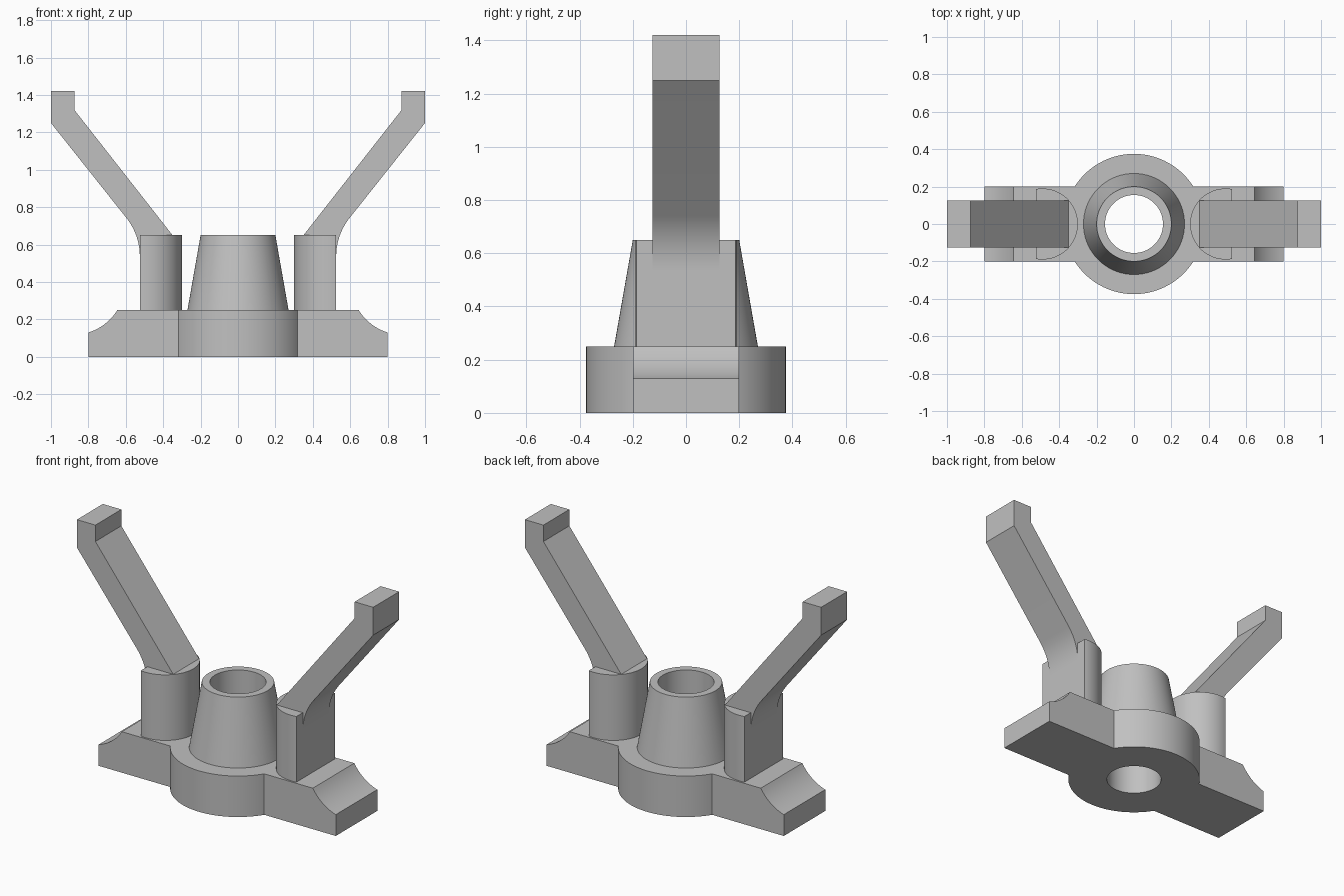
import bpy, bmesh, math

if "Cube" in bpy.data.objects:
    bpy.data.objects.remove(bpy.data.objects["Cube"])

grey = bpy.data.materials.new("plain grey")
grey.diffuse_color = (0.53, 0.53, 0.53, 1)
grey.use_nodes = True
grey.node_tree.nodes["Principled BSDF"].inputs["Base Color"].default_value = grey.diffuse_color


def prism(name, pts, place, offset):
    """Extrude a closed outline; place maps (a, b) to 3D, offset is the extrusion vector."""
    bm = bmesh.new()
    face = bm.faces.new([bm.verts.new(place(a, b)) for a, b in pts])
    res = bmesh.ops.extrude_face_region(bm, geom=[face])
    verts = [v for v in res["geom"] if isinstance(v, bmesh.types.BMVert)]
    bmesh.ops.translate(bm, vec=offset, verts=verts)
    bmesh.ops.recalc_face_normals(bm, faces=bm.faces)
    return add_object(name, bm)


def frustum(name, r1, r2, z0, z1):
    bm = bmesh.new()
    bmesh.ops.create_cone(bm, cap_ends=True, segments=96, radius1=r1, radius2=r2, depth=z1 - z0)
    bmesh.ops.translate(bm, vec=(0, 0, (z0 + z1) / 2), verts=bm.verts)
    return add_object(name, bm)


def add_object(name, bm):
    mesh = bpy.data.meshes.new(name)
    bm.to_mesh(mesh)
    bm.free()
    mesh.materials.append(grey)
    ob = bpy.data.objects.new(name, mesh)
    bpy.context.collection.objects.link(ob)
    return ob


def combine(target, tool, operation="UNION"):
    bpy.context.view_layer.objects.active = target
    mod = target.modifiers.new("combine", "BOOLEAN")
    mod.operation, mod.solver, mod.object = operation, "EXACT", tool
    bpy.ops.object.modifier_apply(modifier=mod.name)
    bpy.data.objects.remove(tool)


def arc(cx, cy, r, a0, a1, n):
    return [(cx + r * math.cos(math.radians(a0 + (a1 - a0) * i / n)),
             cy + r * math.sin(math.radians(a0 + (a1 - a0) * i / n))) for i in range(n + 1)]


def cove(x0, z0, x1, z1, sag, n=14):
    """Concave arc sagging below the chord between two points."""
    dx, dz = x1 - x0, z1 - z0
    length = math.hypot(dx, dz)
    r = length ** 2 / (8 * sag) + sag / 2
    cx = (x0 + x1) / 2 - dz / length * (r - sag)
    cz = (z0 + z1) / 2 + dx / length * (r - sag)
    a0 = math.degrees(math.atan2(z0 - cz, x0 - cx))
    a1 = math.degrees(math.atan2(z1 - cz, x1 - cx))
    if a0 > 0:
        a0 -= 360
    return arc(cx, cz, r, a0, a1, n)


# Base: bar with coved ends joined to a round flange
right_end = cove(0.645, 0.25, 0.80, 0.13, 0.018)
outline = [(-0.80, 0)] + [(0.80, 0)] + right_end[::-1] + [(-x, z) for x, z in right_end]
body = prism("bracket_body", outline, lambda a, b: (a, -0.20, b), (0, 0.40, 0))
combine(body, frustum("round_flange", 0.375, 0.375, 0, 0.25))

# Tapered hub, started slightly inside the base
combine(body, frustum("tapered_hub", 0.279, 0.20, 0.20, 0.65))

# Posts with a flat outer face, and slanted arms blended into them
post_angle = math.degrees(math.acos(0.035 / 0.19))
for s in (1, -1):
    post = prism("post", arc(0.49, 0, 0.19, post_angle, 360 - post_angle, 48),
                 lambda a, b: (s * a, b, 0.20), (0, 0, 0.45))
    combine(body, post)
    blend = arc(0.855, 0.537, 0.33, 180, 142, 14)
    arm_profile = [(0.40, 0.537), (0.40, 0.64), (0.35, 0.65), (0.875, 1.32),
                   (0.875, 1.42), (1.0, 1.42), (1.0, 1.25)] + blend[::-1]
    arm = prism("arm", arm_profile, lambda a, b: (s * a, -0.125, b), (0, 0.25, 0))
    combine(body, arm)

# Through bore
combine(body, frustum("bore", 0.155, 0.155, -0.1, 0.8), "DIFFERENCE")

bpy.ops.object.select_all(action="DESELECT")
body.select_set(True)
bpy.context.view_layer.objects.active = body
bpy.ops.object.shade_smooth_by_angle(angle=math.radians(20))
